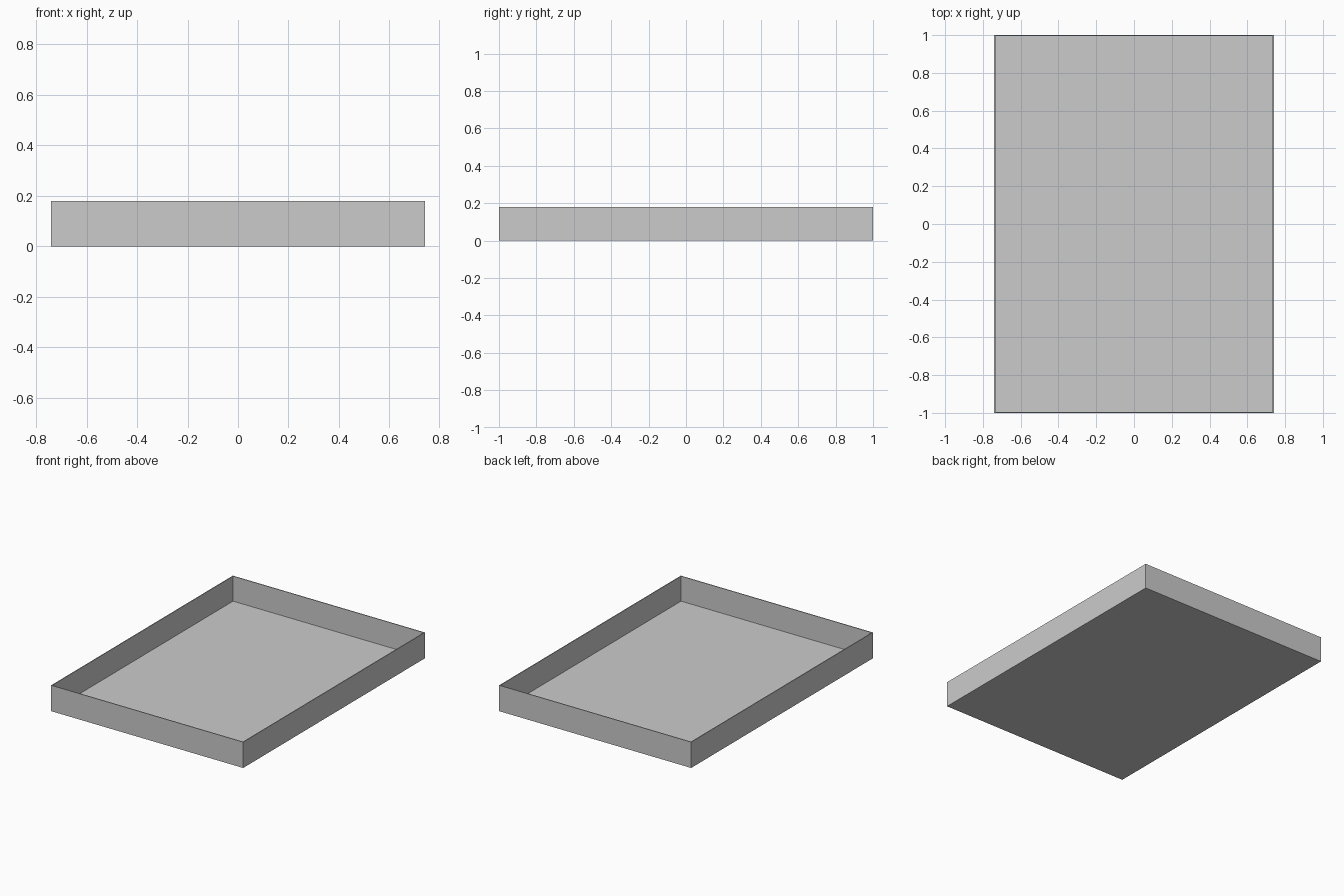
import bpy
import bmesh

if "Cube" in bpy.data.objects:
    bpy.data.objects.remove(bpy.data.objects["Cube"])

WIDTH, LENGTH, HEIGHT, WALL = 1.48, 2.0, 0.18, 0.006

# Shallow open tray: a box with its lid removed
bm = bmesh.new()
bmesh.ops.create_cube(bm, size=1)
bmesh.ops.translate(bm, verts=bm.verts, vec=(0, 0, 0.5))
bmesh.ops.scale(bm, verts=bm.verts, vec=(WIDTH, LENGTH, HEIGHT))
bm.normal_update()
lid = [f for f in bm.faces if f.normal.z > 0.5]
bmesh.ops.delete(bm, geom=lid, context='FACES')

mesh = bpy.data.meshes.new("tray")
bm.to_mesh(mesh)
bm.free()
tray = bpy.data.objects.new("tray", mesh)
bpy.context.collection.objects.link(tray)

# Thin sheet walls and floor, thickened inwards
shell = tray.modifiers.new("wall_thickness", 'SOLIDIFY')
shell.thickness = WALL
shell.offset = -1
shell.use_even_offset = True
